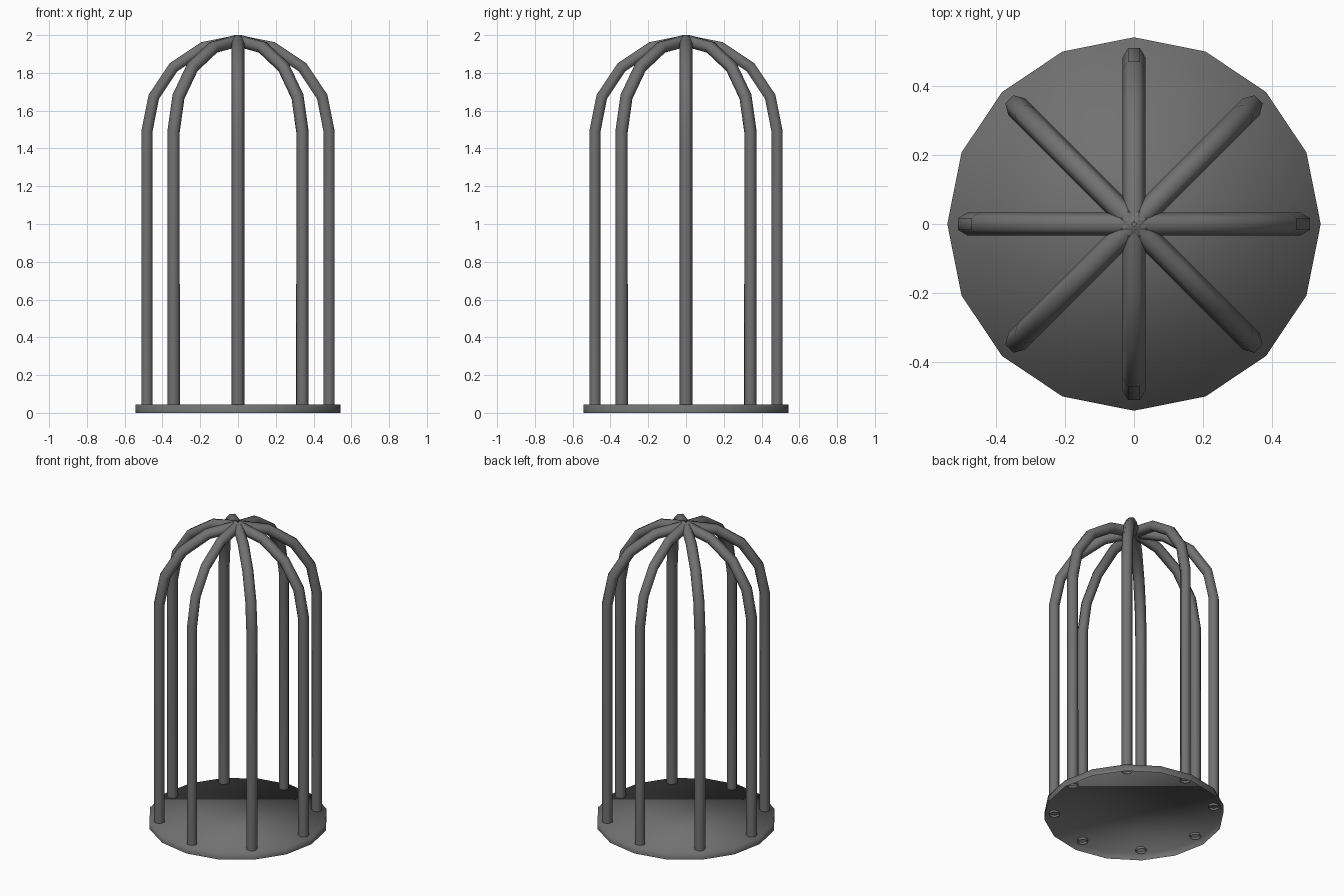
import bpy
import bmesh
import math
from mathutils import Matrix, Vector

if "Cube" in bpy.data.objects:
    bpy.data.objects.remove(bpy.data.objects["Cube"], do_unlink=True)

BAR_COUNT = 8
BAR_SIDES = 6
BAR_RADIUS = 0.034
BAR_BOTTOM = 0.03
CAGE_RADIUS = 0.4825
DOME_START = 1.489
DOME_STEPS = 4
PLATE_RADIUS = 0.5425
PLATE_TOP = 0.045

iron = bpy.data.materials.new("dark_grey_iron")
iron.use_nodes = True
grey = (0.165, 0.165, 0.165, 1.0)
iron.diffuse_color = grey
iron.node_tree.nodes["Principled BSDF"].inputs["Base Color"].default_value = grey


def add_object(name, bm):
    for face in bm.faces:
        face.smooth = True
    mesh = bpy.data.meshes.new(name)
    bm.to_mesh(mesh)
    bm.free()
    mesh.materials.append(iron)
    obj = bpy.data.objects.new(name, mesh)
    bpy.context.collection.objects.link(obj)
    return obj


def sweep(path):
    """Sweep an open hexagonal tube along a path lying in the xz plane."""
    bm = bmesh.new()
    rings = []
    for i, point in enumerate(path):
        before = (point - path[i - 1]).normalized() if i else Vector()
        after = (path[i + 1] - point).normalized() if i + 1 < len(path) else Vector()
        tangent = (before + after).normalized()
        outward = Vector((tangent.z, 0, -tangent.x))
        ring = []
        for k in range(BAR_SIDES):
            a = math.tau * k / BAR_SIDES
            offset = outward * math.sin(a) - Vector((0, math.cos(a), 0))
            ring.append(bm.verts.new(point + offset * BAR_RADIUS))
        rings.append(ring)
    for low, high in zip(rings, rings[1:]):
        for k in range(BAR_SIDES):
            n = (k + 1) % BAR_SIDES
            bm.faces.new((low[k], low[n], high[n], high[k]))
    return bm


# Round floor plate with a rim, hollow underneath
bm = bmesh.new()
bmesh.ops.create_cone(bm, cap_ends=True, segments=16, radius1=PLATE_RADIUS,
                      radius2=PLATE_RADIUS, depth=PLATE_TOP,
                      matrix=Matrix.Translation((0, 0, PLATE_TOP / 2)))
bm.normal_update()
underside = [face for face in bm.faces if face.normal.z < -0.5]
bmesh.ops.delete(bm, geom=underside, context="FACES_ONLY")
add_object("floor_plate", bm)

# Upright bars that pass through the plate, bend into the dome and meet at the top
bar_path = [Vector((CAGE_RADIUS, 0, BAR_BOTTOM))]
for step in range(DOME_STEPS + 1):
    a = math.pi / 2 * step / DOME_STEPS
    bar_path.append(Vector((CAGE_RADIUS * math.cos(a), 0,
                            DOME_START + CAGE_RADIUS * math.sin(a))))

for i in range(BAR_COUNT):
    bar = add_object(f"cage_bar_{i + 1}", sweep(bar_path))
    bar.rotation_euler.z = math.tau * i / BAR_COUNT
